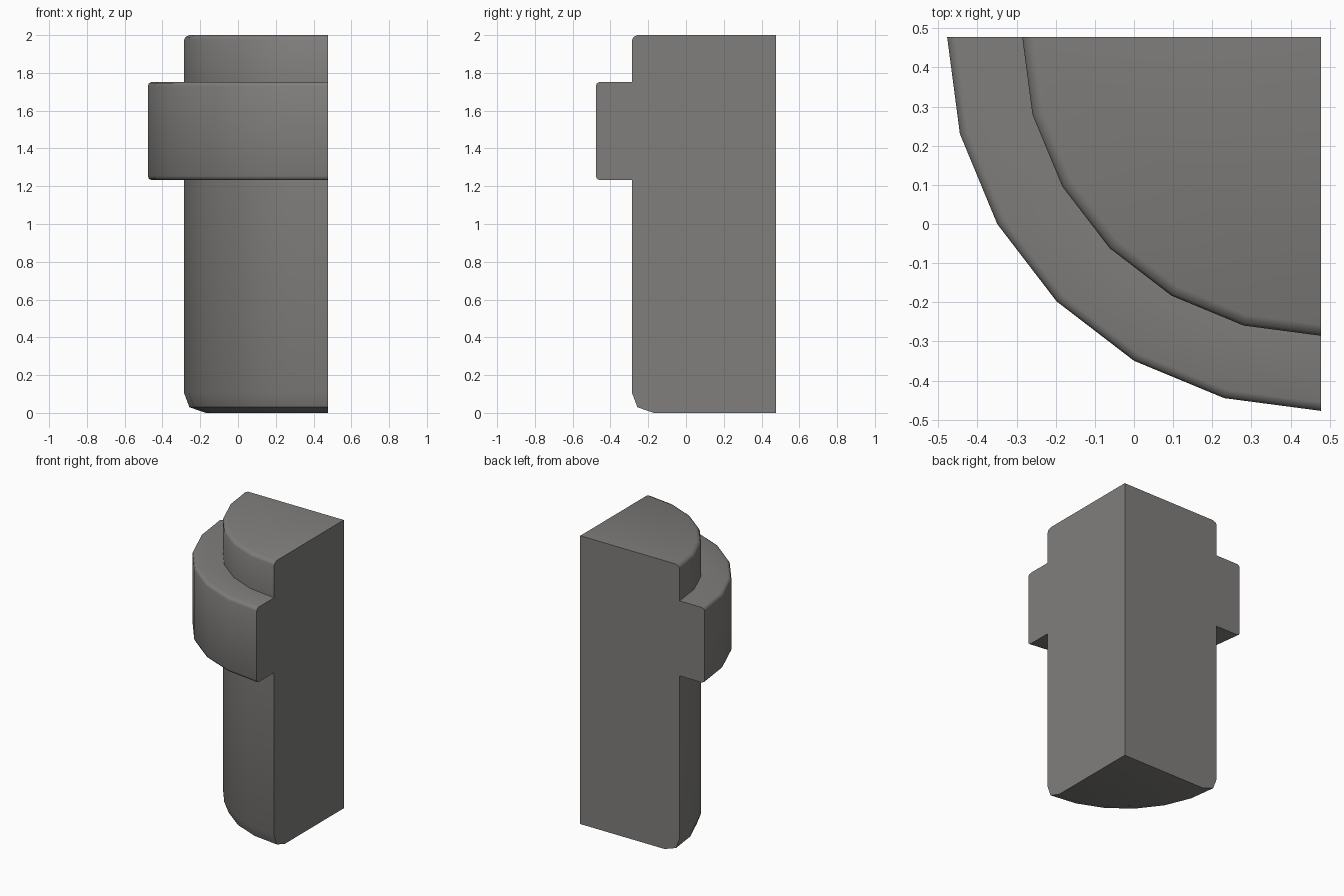
import bpy, bmesh, math

if "Cube" in bpy.data.objects:
    bpy.data.objects.remove(bpy.data.objects["Cube"])

AXIS = 0.4775      # revolve axis sits at x = y = AXIS
STEPS = 6          # 15 degree facets over a quarter turn

# Half profile of the collared pin: (radius, height), bottom to top
PROFILE = [(0.648, 0), (0.735, 0.03), (0.763, 0.105),
           (0.763, 1.232), (0.933, 1.232), (0.949, 1.238), (0.955, 1.254),
           (0.955, 1.73), (0.949, 1.746), (0.933, 1.752), (0.763, 1.752),
           (0.763, 1.975), (0.756, 1.99), (0.735, 2.0)]

bm = bmesh.new()
bottom = bm.verts.new((AXIS, AXIS, 0))
top = bm.verts.new((AXIS, AXIS, 2))

# Revolved columns of the profile, from -x round to -y
columns = []
for i in range(STEPS + 1):
    a = math.pi + i * math.pi / 2 / STEPS
    columns.append([bm.verts.new((AXIS + r * math.cos(a), AXIS + r * math.sin(a), z))
                    for r, z in PROFILE])

# Outer skin
for c, d in zip(columns, columns[1:]):
    for k in range(len(PROFILE) - 1):
        bm.faces.new((c[k], d[k], d[k + 1], c[k + 1]))

# Flat end caps and the two flat cut sides
bm.faces.new([bottom] + [c[0] for c in reversed(columns)])
bm.faces.new([top] + [c[-1] for c in columns])
bm.faces.new([top] + columns[0][::-1] + [bottom])
bm.faces.new([bottom] + columns[-1] + [top])
bmesh.ops.recalc_face_normals(bm, faces=bm.faces)

mesh = bpy.data.meshes.new("quarter_collared_pin")
bm.to_mesh(mesh)
bm.free()
pin = bpy.data.objects.new("quarter_collared_pin", mesh)
bpy.context.collection.objects.link(pin)

# Single plain grey
grey = bpy.data.materials.new("warm grey")
grey.diffuse_color = (0.215, 0.21, 0.202, 1)
grey.use_nodes = True
grey.node_tree.nodes["Principled BSDF"].inputs["Base Color"].default_value = grey.diffuse_color
mesh.materials.append(grey)

# Smooth the rounded skin, keep the cut edges sharp
bpy.context.view_layer.objects.active = pin
pin.select_set(True)
bpy.ops.object.shade_smooth_by_angle(angle=math.radians(50))
